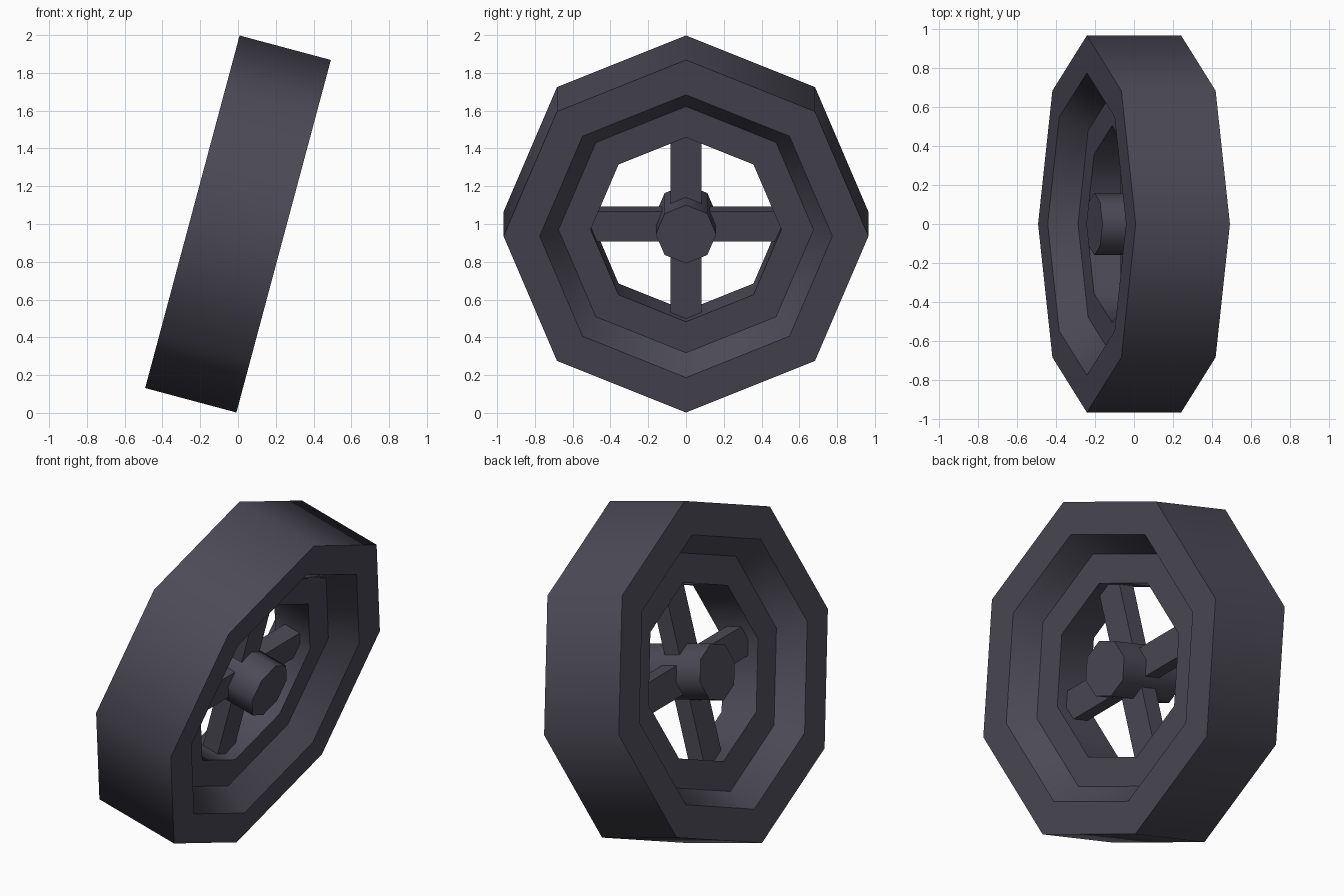
import bpy, bmesh, math
from mathutils import Matrix

if "Cube" in bpy.data.objects:
    bpy.data.objects.remove(bpy.data.objects["Cube"])

SIDES = 8
TILT = Matrix.Translation((0, 0, 1)) @ Matrix.Rotation(math.radians(15), 4, 'Y')

mat = bpy.data.materials.new("dark_grey")
mat.diffuse_color = (0.072, 0.068, 0.092, 1)
mat.use_nodes = True
mat.node_tree.nodes["Principled BSDF"].inputs["Base Color"].default_value = mat.diffuse_color


def finish(name, bm, smooth):
    bmesh.ops.recalc_face_normals(bm, faces=bm.faces)
    me = bpy.data.meshes.new(name)
    bm.to_mesh(me)
    bm.free()
    me.materials.append(mat)
    ob = bpy.data.objects.new(name, me)
    bpy.context.collection.objects.link(ob)
    me.transform(TILT)
    if smooth:
        bpy.ops.object.select_all(action='DESELECT')
        ob.select_set(True)
        bpy.context.view_layer.objects.active = ob
        bpy.ops.object.shade_smooth_by_angle(angle=math.radians(50))
    return ob


def revolve(name, profile, closed):
    """Spin (x, radius) points round the x axle, with a corner at the top."""
    bm = bmesh.new()
    rings = []
    for i in range(SIDES):
        a = 2 * math.pi * i / SIDES
        rings.append([bm.verts.new((x, r * math.sin(a), r * math.cos(a))) for x, r in profile])
    n = len(profile)
    for i in range(SIDES):
        p, q = rings[i], rings[(i + 1) % SIDES]
        for j in range(n if closed else n - 1):
            k = (j + 1) % n
            bm.faces.new((p[j], p[k], q[k], q[j]))
    if not closed:
        for j in (0, n - 1):
            bm.faces.new([r[j] for r in rings])
    return finish(name, bm, True)


# Rim with a dished recess and inner web ring on both sides
half = [(0.25, 0.966), (0.25, 0.775), (0.116, 0.675), (0.116, 0.505)]
revolve("wheel_rim", half + [(-x, r) for x, r in reversed(half)], True)

# Hub
revolve("hub", [(-0.21, 0.16), (0.21, 0.16)], False)

# Four spokes as two crossing bars
for name, size in (("upright_spokes", (0.10, 0.164, 1.1)), ("level_spokes", (0.10, 1.1, 0.164))):
    bm = bmesh.new()
    bmesh.ops.create_cube(bm, size=1, matrix=Matrix.Diagonal((*size, 1)))
    finish(name, bm, False)
